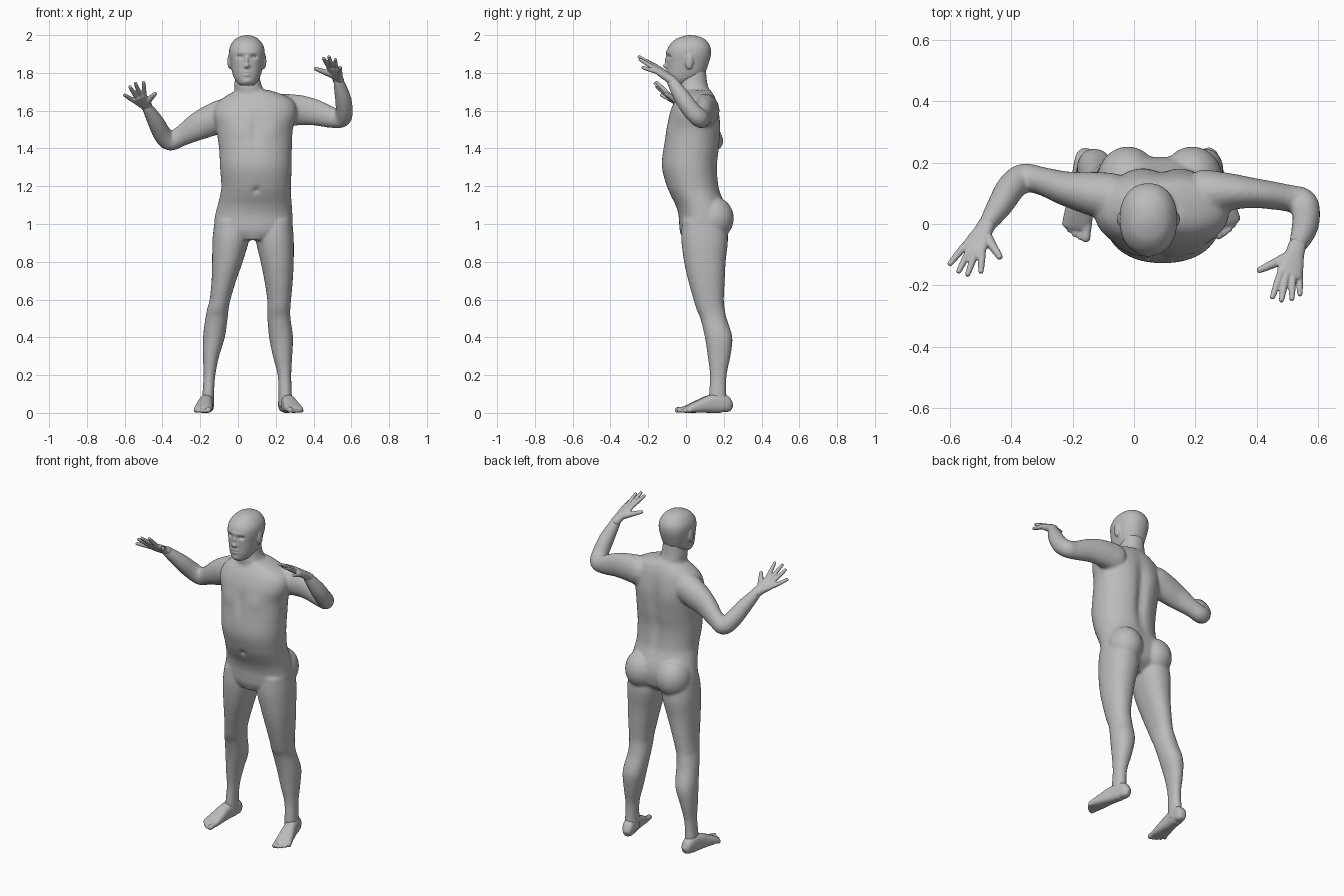
import bpy, bmesh, math
from mathutils import Vector, Matrix

start_cube = bpy.data.objects.get("Cube")
if start_cube:
    bpy.data.objects.remove(start_cube, do_unlink=True)

grey = bpy.data.materials.new("plain grey")
grey.use_nodes = True
grey.diffuse_color = (.5, .5, .5, 1)
grey.node_tree.nodes["Principled BSDF"].inputs["Base Color"].default_value = grey.diffuse_color


def spline(rows, steps):
    """Smooth interpolation through rows of numbers."""
    out = []
    for i in range(len(rows) - 1):
        p0, p1 = rows[max(i - 1, 0)], rows[i]
        p2, p3 = rows[i + 1], rows[min(i + 2, len(rows) - 1)]
        for k in range(steps):
            t = k / steps
            out.append([b + (c - a) * t / 2 + (a - 2.5 * b + 2 * c - d / 2) * t * t
                        + (1.5 * (b - c) + (d - a) / 2) * t ** 3
                        for a, b, c, d in zip(p0, p1, p2, p3)])
    return out + [list(rows[-1])]


def oval(sides, power):
    """Unit superellipse."""
    pts = []
    for i in range(sides):
        a = math.tau * i / sides
        pts.append([math.copysign(abs(w) ** (2 / power), w) for w in (math.cos(a), math.sin(a))])
    return pts


def skin(bm, rings):
    """Closed surface through rings of points."""
    loops = [[bm.verts.new(p) for p in ring] for ring in rings]
    n = len(loops[0])
    for a, b in zip(loops, loops[1:]):
        for i in range(n):
            j = (i + 1) % n
            bm.faces.new((a[i], a[j], b[j], b[i]))
    bm.faces.new(loops[0][::-1])
    bm.faces.new(loops[-1])
    return [v for loop in loops for v in loop]


def stack(bm, rows, power=2.2, sides=64, steps=8):
    """Horizontal sections given as z, x0, x1, y0, y1."""
    shape = oval(sides, power)
    return skin(bm, [[((x0 + x1 + (x1 - x0) * u) / 2, (y0 + y1 + (y1 - y0) * v) / 2, z)
                      for u, v in shape] for z, x0, x1, y0, y1 in spline(rows, steps)])


def tube(bm, rows, up=(0, 0, 1), power=2, sides=20):
    """Limb along x, y, z with a radius towards up and a flattening across it."""
    def end(a, b):
        p, q = Vector(a[:3]), Vector(b[:3])
        p += (p - q).normalized() * a[3] * a[4] * .6
        return (*p, a[3] * .5, a[4])
    rows = [end(rows[0], rows[1]), *rows, end(rows[-1], rows[-2])]
    path, up = spline(rows, 5), Vector(up)
    centres = [Vector(r[:3]) for r in path]
    rings = []
    for i, row in enumerate(path):
        t = (centres[min(i + 1, len(path) - 1)] - centres[max(i - 1, 0)]).normalized()
        u = (up - t * up.dot(t)).normalized()
        v = t.cross(u) * row[4]
        rings.append([centres[i] + (u * a + v * b) * row[3] for a, b in oval(sides, power)])
    return skin(bm, rings)


def blob(bm, centre, radii):
    m = Matrix.Translation(centre) @ Matrix.Diagonal((*radii, 1))
    bmesh.ops.create_uvsphere(bm, u_segments=32, v_segments=20, radius=1, matrix=m)


def sculpt(verts, side, bumps):
    """Push the front (-1) or back (1) in y with soft dabs: x, z, spread x, spread z, push."""
    for v in verts:
        if (v.co.y - .03) * side > 0:
            x, z = v.co.x, v.co.z
            v.co.y += sum(d * math.exp(-((x - bx) / sx) ** 2 - ((z - bz) / sz) ** 2)
                          for bx, bz, sx, sz, d in bumps)


def finish(name, bm, voxel, rounds):
    """Fuse overlapping volumes into one smooth surface."""
    bmesh.ops.recalc_face_normals(bm, faces=bm.faces)
    mesh = bpy.data.meshes.new(name)
    bm.to_mesh(mesh)
    bm.free()
    mesh.materials.append(grey)
    obj = bpy.data.objects.new(name, mesh)
    bpy.context.collection.objects.link(obj)
    fuse = obj.modifiers.new("fuse", 'REMESH')
    fuse.mode, fuse.voxel_size, fuse.use_smooth_shade = 'VOXEL', voxel, True
    soften = obj.modifiers.new("soften", 'SMOOTH')
    soften.factor, soften.iterations = .5, rounds


# Torso with navel, chest, spine groove and shoulder blades
body = bmesh.new()
torso = stack(body, [
    (.915, .0, .16, -.015, .14), (.96, -.1, .26, -.032, .2), (1, -.125, .288, -.036, .215),
    (1.05, -.12, .288, -.04, .22), (1.1, -.107, .285, -.055, .21), (1.15, -.095, .281, -.08, .19),
    (1.2, -.088, .28, -.102, .175), (1.3, -.095, .284, -.127, .168), (1.4, -.1, .285, -.12, .178),
    (1.5, -.115, .29, -.1, .18), (1.58, -.13, .31, -.088, .175), (1.64, -.11, .3, -.065, .165),
    (1.68, -.06, .25, -.04, .15), (1.71, .0, .16, -.02, .13)])
sculpt(torso, -1, [(.1, 1.18, .012, .014, .02), (.0, 1.5, .06, .05, -.01),
                   (.18, 1.5, .06, .05, -.01), (.09, 1.48, .015, .08, .008)])
sculpt(torso, 1, [(.09, 1.38, .03, .2, -.022), (.0, 1.52, .06, .08, .008),
                  (.18, 1.52, .06, .08, .008)])
for x in (-.02, .19):
    blob(body, (x, .145, 1.03), (.1, .108, .115))

# Neck
stack(body, [(1.64, -.045, .18, -.03, .14), (1.7, -.02, .142, -.035, .125),
             (1.75, -.018, .12, -.035, .112), (1.82, -.01, .11, -.02, .105)])

# Legs: height, front, back, then both edges of the right and left leg
leg_rows = [
    (1.02, -.02, .21, -.123, .07, .11, .287), (.92, -.025, .222, -.135, .06, .095, .295),
    (.8, -.01, .21, -.137, .025, .12, .295), (.7, .012, .205, -.14, -.01, .14, .29),
    (.6, .04, .2, -.15, -.04, .155, .281), (.55, .055, .205, -.163, -.05, .156, .277),
    (.5, .076, .215, -.173, -.055, .156, .278), (.4, .1, .245, -.185, -.07, .165, .291),
    (.3, .115, .235, -.186, -.1, .185, .287), (.2, .127, .215, -.182, -.12, .21, .282),
    (.1, .122, .214, -.188, -.127, .215, .285), (.03, .12, .225, -.188, -.127, .213, .287)]
for k in (3, 5):
    stack(body, [(r[0], r[k], r[k + 1], r[1], r[2]) for r in leg_rows], sides=40)

# Arms, bent at the elbow with raised hands
tube(body, [(-.06, .085, 1.58, .085, .9), (-.14, .1, 1.55, .084, .85), (-.22, .115, 1.512, .073, .78),
            (-.3, .14, 1.465, .054, .85), (-.36, .15, 1.438, .05, .95), (-.4, .12, 1.475, .05, .95),
            (-.438, .06, 1.545, .044, .95), (-.485, -.01, 1.625, .027, .95)])
tube(body, [(.22, .1, 1.6, .085, .9), (.31, .105, 1.603, .082, .75), (.4, .1, 1.592, .071, .68),
            (.5, .085, 1.563, .055, .8), (.55, .07, 1.562, .05, .95), (.562, .03, 1.6, .048, .95),
            (.555, -.02, 1.67, .044, .95), (.53, -.08, 1.765, .027, .95)])
finish("body", body, .008, 6)

# Head with face, ears and neck join
head = bmesh.new()
mid = .047
skull = stack(head, [(z, mid - w, mid + w, y0, y1) for z, w, y0, y1 in (
    (1.732, .03, -.08, -.02), (1.745, .048, -.092, .02), (1.77, .066, -.098, .07),
    (1.8, .077, -.1, .1), (1.85, .087, -.1, .12), (1.9, .094, -.102, .132),
    (1.94, .089, -.092, .128), (1.975, .066, -.06, .104), (1.993, .036, -.02, .067),
    (2, .008, .015, .03))], sides=128, steps=10)
face = [(0, 1.908, .05, .01, -.005), (0, 1.865, .008, .02, -.014), (0, 1.836, .013, .011, -.026),
        (0, 1.806, .022, .006, -.007), (0, 1.788, .02, .006, -.008), (0, 1.755, .022, .013, -.007)]
face += [(s * .037, 1.885, .016, .01, .014) for s in (-1, 1)]
sculpt(skull, -1, [(mid + x, *rest) for x, *rest in face])
for s in (-1, 1):
    blob(head, (mid + s * .091, .016, 1.862), (.012, .023, .042))
finish("head", head, .005, 2)


def hand(name, wrist, index, pinky, tips, thumb):
    """Flat palm, four fingers between two knuckles, and a thumb."""
    bm = bmesh.new()
    wrist, index, pinky = Vector(wrist), Vector(index), Vector(pinky)
    knuckles = (index + pinky) / 2
    across = index - pinky
    tube(bm, [(*wrist.lerp(knuckles, t), r, f) for t, r, f in (
        (-.15, .028, .85), (.2, .031, .7), (.6, .04, .48), (1, .042, .34))], across, 2.4)
    for i, tip in enumerate(tips):
        base, tip = index.lerp(pinky, i / 3), Vector(tip)
        base = base.lerp(wrist, .12)
        tube(bm, [(*base, .012, 1), (*base.lerp(tip, .5), .0115, 1),
                  (*tip.lerp(base, .06), .0085, 1)], across, sides=12)
    base, tip = wrist.lerp(index, .25), Vector(thumb)
    tube(bm, [(*base, .02, 1), (*base.lerp(tip, .5), .015, 1),
              (*tip.lerp(base, .08), .01, 1)], across.cross(wrist - index), sides=12)
    finish(name, bm, .004, 2)


hand("right_hand", (-.485, -.01, 1.625), (-.497, -.1, 1.69), (-.558, -.075, 1.655),
     [(-.5, -.16, 1.755), (-.545, -.17, 1.75), (-.575, -.16, 1.73), (-.605, -.135, 1.685)],
     (-.433, -.115, 1.695))
hand("left_hand", (.53, -.08, 1.765), (.472, -.17, 1.845), (.54, -.16, 1.81),
     [(.45, -.245, 1.88), (.48, -.255, 1.89), (.515, -.25, 1.875), (.542, -.235, 1.83)],
     (.4, -.155, 1.825))


def foot(name, heel, toe, inner):
    """Flat-soled wedge with five toes, the big one on the inner side."""
    bm = bmesh.new()
    heel, toe = Vector((*heel, 0)), Vector((*toe, 0))
    side = (toe - heel).cross(Vector((0, 0, 1))).normalized()
    side *= math.copysign(1, side.x * inner)
    verts = tube(bm, [(*heel.lerp(toe, t)[:2], h / 2, w, h / 2 / w) for t, w, h in (
        (.09, .03, .07), (.2, .035, .1), (.4, .037, .095), (.6, .043, .07),
        (.78, .048, .044), (.86, .045, .03))], side, 2.6, 32)
    for i in range(5):
        r = .015 if i == 0 else .0105
        off = side * (.033 - .018 * i)
        a, b = heel.lerp(toe, .8) + off, heel.lerp(toe, .97 - .008 * i * i) + off
        verts += tube(bm, [(*a[:2], r * 1.4, r, 1), (*a.lerp(b, .5)[:2], r * 1.2, r, 1),
                           (*b[:2], r, r, 1)], side, sides=12)
    for v in verts:
        v.co.z = max(v.co.z, 0)
    finish(name, bm, .005, 2)


foot("right_foot", (-.155, .25), (-.192, -.055), 1)
foot("left_foot", (.235, .25), (.312, -.04), -1)
